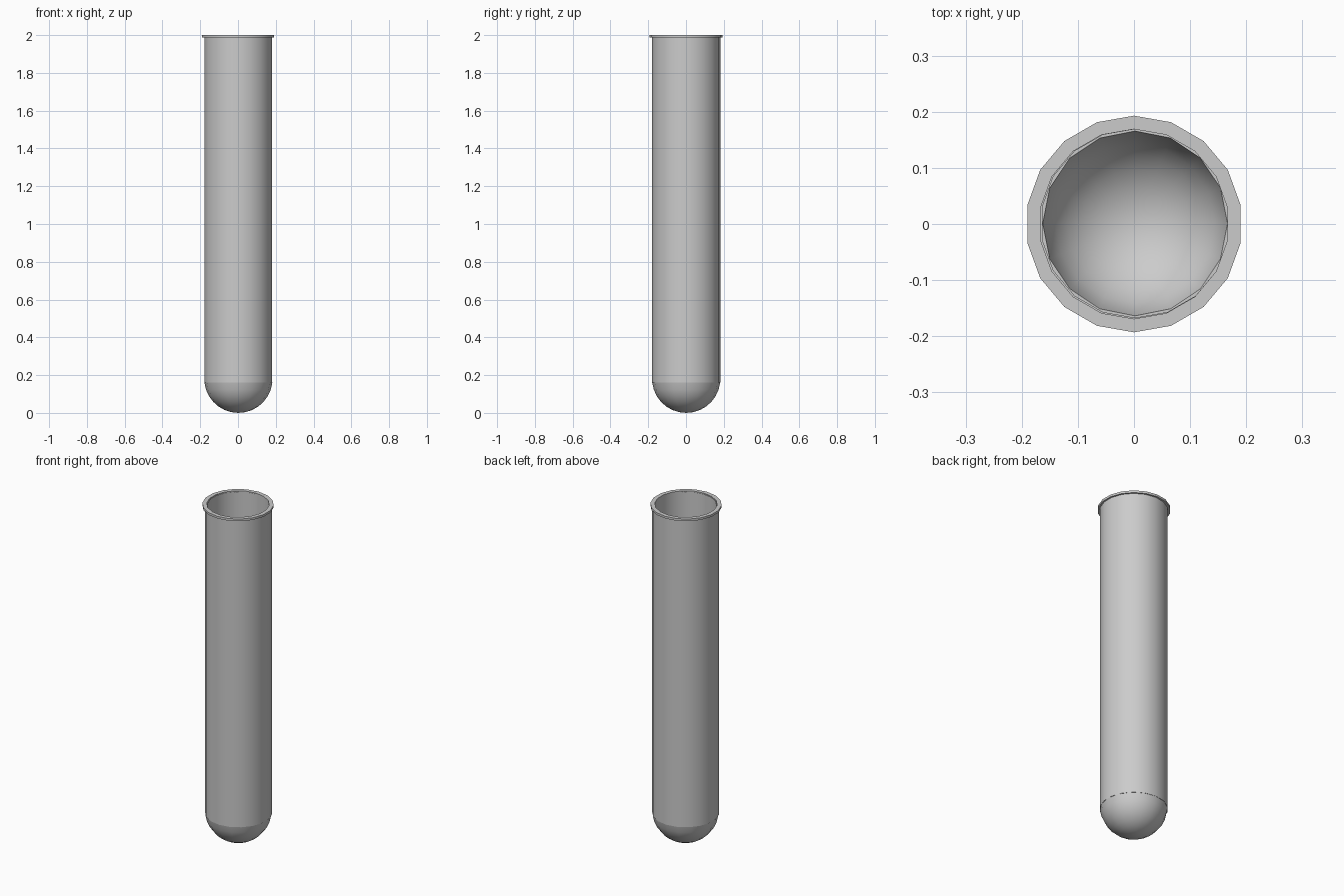
import bpy, bmesh, math

if "Cube" in bpy.data.objects:
    bpy.data.objects.remove(bpy.data.objects["Cube"])


def lathe(name, profile, sides, start, closed=False, offset=(0, 0)):
    """Revolve (radius, z) points around z; radius 0 makes a pole."""
    bm = bmesh.new()
    rings = []
    for r, z in profile:
        if r == 0:
            rings.append([bm.verts.new((offset[0], offset[1], z))] * sides)
            continue
        ring = []
        for i in range(sides):
            a = start + 2 * math.pi * i / sides
            ring.append(bm.verts.new((offset[0] + r * math.cos(a), offset[1] + r * math.sin(a), z)))
        rings.append(ring)
    pairs = list(zip(rings, rings[1:]))
    if closed:
        pairs.append((rings[-1], rings[0]))
    for a, b in pairs:
        for i in range(sides):
            j = (i + 1) % sides
            bm.faces.new(list(dict.fromkeys((a[i], a[j], b[j], b[i]))))
    bmesh.ops.recalc_face_normals(bm, faces=bm.faces)
    mesh = bpy.data.meshes.new(name)
    bm.to_mesh(mesh)
    bm.free()
    obj = bpy.data.objects.new(name, mesh)
    bpy.context.collection.objects.link(obj)
    bpy.ops.object.select_all(action='DESELECT')
    obj.select_set(True)
    bpy.context.view_layer.objects.active = obj
    bpy.ops.object.shade_smooth_by_angle(angle=math.radians(35))
    return obj


def bowl(radius, centre, top, steps=7):
    """Arc from the bottom pole up to height top."""
    end = math.acos((centre - top) / radius)
    return [(radius * math.sin(end * i / steps), centre - radius * math.cos(end * i / steps))
            for i in range(steps + 1)]


OUTER, INNER, JOIN = 0.181, 0.168, 0.16
QUARTER = math.pi / 2

# Straight glass wall
lathe("tube_wall", [(OUTER, JOIN), (OUTER, 1.995), (INNER, 1.995), (INNER, JOIN)],
      18, QUARTER, closed=True, offset=(0.002, 0.001))

# Rounded bottom with an outer and an inner skin
outer = bowl(0.181, 0.181, JOIN)
inner = bowl(0.166, 0.181, JOIN)
inner[0], outer[0] = (0, inner[0][1]), (0, outer[0][1])
lathe("rounded_bottom", outer + inner[::-1], 16, 0, offset=(0.002, 0.001))

# Flared lip
lathe("rim", [(0.193, 1.987), (0.193, 2.0), (0.169, 2.0), (0.169, 1.987)],
      18, QUARTER, closed=True)
